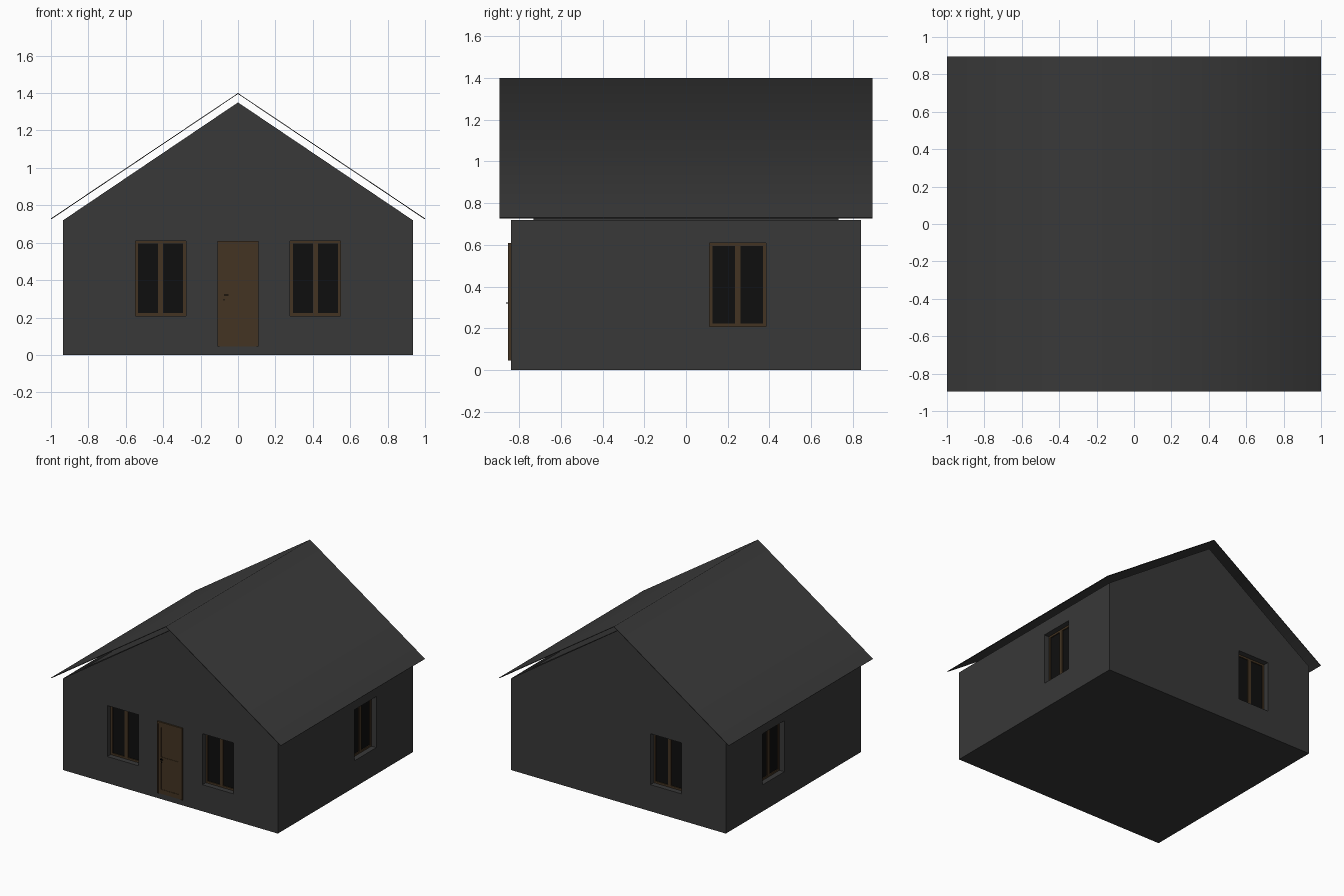
import bpy, bmesh, math
from mathutils import Matrix, Vector

if "Cube" in bpy.data.objects:
    bpy.data.objects.remove(bpy.data.objects["Cube"])


def material(name, rgb):
    m = bpy.data.materials.new(name)
    m.diffuse_color = (*rgb, 1)
    m.use_nodes = True
    m.node_tree.nodes["Principled BSDF"].inputs["Base Color"].default_value = m.diffuse_color
    return m


GREY = material("dark grey", (0.04, 0.04, 0.04))
WOOD = material("brown wood", (0.057, 0.034, 0.016))
GLASS = material("black glass", (0.0045, 0.0045, 0.0045))
METAL = material("black metal", (0.002, 0.002, 0.002))

HX, HY = 0.935, 0.84            # wall half sizes
EAVE, APEX = 0.72, 1.35
DEPTH = 0.055                   # window recess


def finish(name, bm, mat, matrix=Matrix()):
    bmesh.ops.recalc_face_normals(bm, faces=bm.faces[:])
    me = bpy.data.meshes.new(name)
    bm.to_mesh(me)
    bm.free()
    me.transform(matrix)
    me.materials.append(mat)
    ob = bpy.data.objects.new(name, me)
    bpy.context.collection.objects.link(ob)
    return ob


def boxes(name, spans, mat, matrix=Matrix()):
    """One object made of boxes given as (x0, x1, y0, y1, z0, z1)."""
    bm = bmesh.new()
    for x0, x1, y0, y1, z0, z1 in spans:
        m = Matrix.Translation(((x0 + x1) / 2, (y0 + y1) / 2, (z0 + z1) / 2))
        m = m @ Matrix.Diagonal((x1 - x0, y1 - y0, z1 - z0, 1))
        bmesh.ops.create_cube(bm, size=1, matrix=m)
    return finish(name, bm, mat, matrix)


def gable_prism(name, hx, hy, z0, eave, apex):
    bm = bmesh.new()
    prof = [(-hx, z0), (hx, z0), (hx, eave), (0, apex), (-hx, eave)]
    face = bm.faces.new([bm.verts.new((x, -hy, z)) for x, z in prof])
    ext = bmesh.ops.extrude_face_region(bm, geom=[face], use_keep_orig=True)
    verts = [v for v in ext["geom"] if isinstance(v, bmesh.types.BMVert)]
    bmesh.ops.translate(bm, verts=verts, vec=(0, 2 * hy, 0))
    return finish(name, bm, GREY)


def select_only(ob):
    bpy.ops.object.select_all(action='DESELECT')
    ob.select_set(True)
    bpy.context.view_layer.objects.active = ob


# Window placements: name, position on the wall, turn about z
windows = [
    ("front_left_window", (-0.414, -HY, 0), 0),
    ("front_right_window", (0.414, -HY, 0), 0),
    ("right_window", (HX, 0.248, 0), 90),
    ("back_window", (-0.414, HY, 0), 180),
    ("left_window", (-HX, 0.248, 0), -90),
]
W, Z0, Z1 = 0.135, 0.209, 0.61

# Walls with recessed window openings
walls = gable_prism("walls", HX, HY, 0, EAVE, APEX)
for name, pos, turn in windows:
    place = Matrix.Translation(pos) @ Matrix.Rotation(math.radians(turn), 4, 'Z')
    cutter = boxes("cutter", [(-W, W, -0.05, DEPTH, Z0, Z1)], GREY, place)
    mod = walls.modifiers.new("opening", 'BOOLEAN')
    mod.operation, mod.solver, mod.object = 'DIFFERENCE', 'EXACT', cutter
    select_only(walls)
    bpy.ops.object.modifier_apply(modifier=mod.name)
    bpy.data.objects.remove(cutter)

    # Frame bars, centre post and glass
    t, y0, y1 = 0.015, 0.042, DEPTH
    boxes(name + "_frame", [
        (-W, -W + t, y0, y1, Z0, Z1), (W - t, W, y0, y1, Z0, Z1),
        (-W + t, W - t, y0, y1, Z0, Z0 + t), (-W + t, W - t, y0, y1, Z1 - t, Z1),
        (-0.014, 0.014, y0, y1, Z0 + t, Z1 - t)], WOOD, place)
    boxes(name + "_glass", [(-W + t, W - t, 0.049, 0.054, Z0 + t, Z1 - t)],
          GLASS, place)

# Walls are open under the roof, with an inner room behind them
bm = bmesh.new()
bm.from_mesh(walls.data)
slopes = [f for f in bm.faces
          if f.normal.z > 0.3 and f.calc_center_median().z > EAVE]
bmesh.ops.delete(bm, geom=slopes, context='FACES')
bm.to_mesh(walls.data)
bm.free()
gable_prism("inner_room", 0.825, 0.73, 0.01, 0.79, 1.34)

# Thin roof sheet, smooth across the ridge
bm = bmesh.new()
rows = [[bm.verts.new((x, y, z)) for x, z in ((-1, 0.73), (0, 1.40), (1, 0.73))]
        for y in (-0.895, 0.895)]
for i in range(2):
    bm.faces.new((rows[0][i], rows[0][i + 1], rows[1][i + 1], rows[1][i]))
roof = finish("roof", bm, GREY)
if roof.data.polygons[0].normal.z < 0:
    roof.data.flip_normals()
mod = roof.modifiers.new("thickness", 'SOLIDIFY')
mod.thickness, mod.offset = 0.005, -1
select_only(roof)
bpy.ops.object.modifier_apply(modifier=mod.name)
bpy.ops.object.shade_smooth_by_angle(angle=math.radians(75))

# Door: surround, leaf with raised rails, handle
D0, D1, B, T = -0.11, 0.11, 0.045, 0.61
boxes("door_frame", [
    (D0, D0 + 0.012, -0.852, -HY, B, T), (D1 - 0.012, D1, -0.852, -HY, B, T),
    (D0 + 0.012, D1 - 0.012, -0.852, -HY, T - 0.014, T)], WOOD)
boxes("door_leaf", [(D0 + 0.012, D1 - 0.012, -0.844, -HY, B, T - 0.014)], WOOD)
boxes("door_rails", [
    (-0.098, -0.075, -0.847, -0.844, B, 0.596), (0.075, 0.098, -0.847, -0.844, B, 0.596),
    (-0.075, 0.075, -0.847, -0.844, B, 0.08), (-0.075, 0.075, -0.847, -0.844, 0.565, 0.596),
    (-0.075, 0.075, -0.847, -0.844, 0.31, 0.335)], WOOD)
boxes("door_handle", [
    (-0.076, -0.070, -0.862, -0.844, 0.318, 0.324),
    (-0.076, -0.052, -0.862, -0.857, 0.318, 0.324),
    (-0.077, -0.071, -0.849, -0.844, 0.290, 0.298)], METAL)
